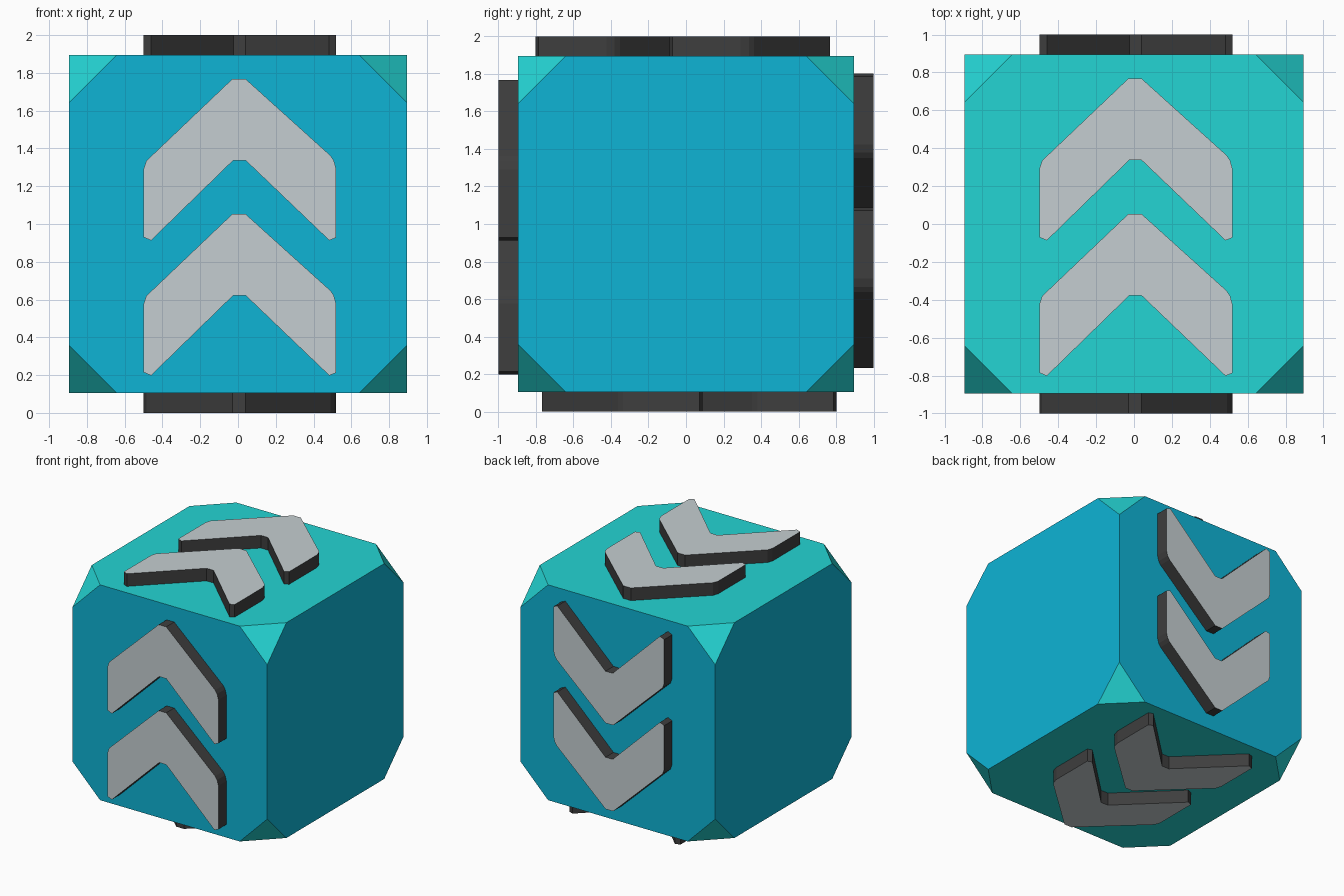
import bpy, bmesh, math
from itertools import product
from mathutils import Matrix, Vector

if "Cube" in bpy.data.objects:
    bpy.data.objects.remove(bpy.data.objects["Cube"])

CENTRE = Matrix.Translation((0, 0, 1))


def material(name, rgb):
    m = bpy.data.materials.new(name)
    lin = [(c / 255 / 12.92) if c < 11 else ((c / 255 + 0.055) / 1.055) ** 2.4 for c in rgb]
    m.diffuse_color = (*lin, 1)
    m.use_nodes = True
    m.node_tree.nodes["Principled BSDF"].inputs["Base Color"].default_value = m.diffuse_color
    return m


blue = material("blue", (14, 180, 213))
teal = material("teal", (36, 213, 212))
grey = material("light grey", (197, 206, 209))
dark = material("dark grey", (62, 62, 62))


def finish(name, bm, mats):
    bmesh.ops.recalc_face_normals(bm, faces=bm.faces[:])
    me = bpy.data.meshes.new(name)
    bm.to_mesh(me)
    bm.free()
    for m in mats:
        me.materials.append(m)
    ob = bpy.data.objects.new(name, me)
    bpy.context.collection.objects.link(ob)
    return ob


# Block: cube with cut corners, blue walls, teal top, bottom and corners
A, B = 0.895, 0.642
bm = bmesh.new()
for sx, sy, sz in product((-1, 1), repeat=3):
    for axis in range(3):
        p = Vector((A * sx, A * sy, A * sz))
        p[axis] *= B / A
        bm.verts.new(CENTRE @ p)
bmesh.ops.convex_hull(bm, input=bm.verts[:])
bmesh.ops.dissolve_limit(bm, angle_limit=0.02, verts=bm.verts[:], edges=bm.edges[:])
bm.normal_update()
for f in bm.faces:
    f.material_index = 0 if max(abs(f.normal.x), abs(f.normal.y)) > 0.9 else 1
finish("block", bm, [blue, teal])

# Arrow outline on the front face, relative to the block centre
ARROW = [(-0.03, 0.768), (0.04, 0.768), (0.49, 0.362), (0.508, 0.335), (0.52, 0.29),
         (0.52, -0.072), (0.483, -0.087), (0.04, 0.337), (-0.025, 0.337),
         (-0.46, -0.087), (-0.5, -0.07), (-0.5, 0.29), (-0.485, 0.335)]


def arrow(name, drop, turn):
    bm = bmesh.new()
    rot = CENTRE @ Matrix.Rotation(turn, 4, 'X')
    outer = [bm.verts.new(rot @ Vector((u, -1.0, v - drop))) for u, v in ARROW]
    inner = [bm.verts.new(rot @ Vector((u, -0.89, v - drop))) for u, v in ARROW]
    bm.faces.new(outer).material_index = 0
    bm.faces.new(inner[::-1]).material_index = 1
    n = len(ARROW)
    for i in range(n):
        j = (i + 1) % n
        bm.faces.new((outer[i], inner[i], inner[j], outer[j])).material_index = 1
    finish(name, bm, [grey, dark])


# Two arrows per side, running in a loop: front, top, back, bottom
for k, side in enumerate(("front", "top", "back", "bottom")):
    arrow(side + "_arrow_leading", 0.0, -k * math.pi / 2)
    arrow(side + "_arrow_trailing", 0.715, -k * math.pi / 2)
